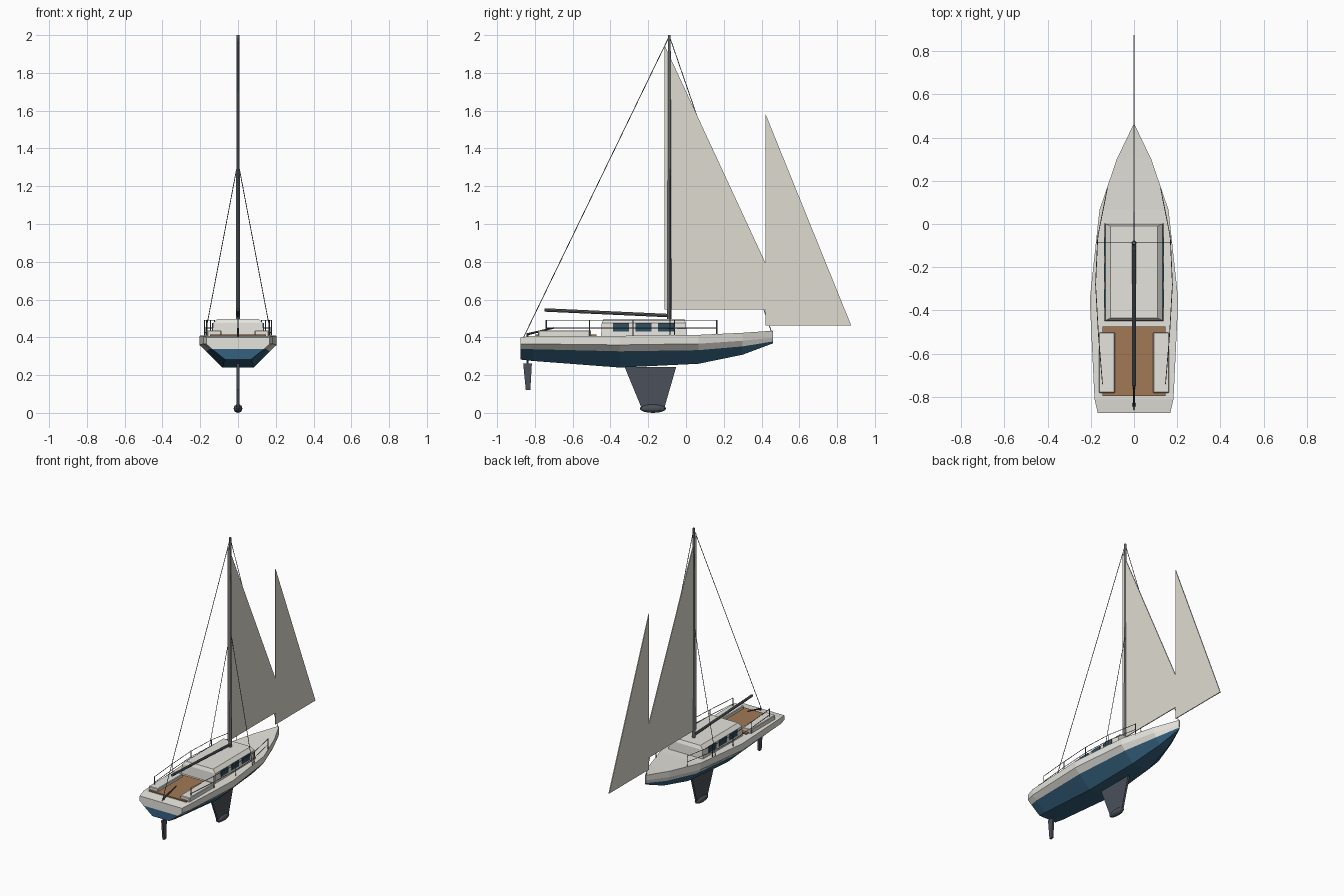
import bpy, bmesh
from mathutils import Vector

if "Cube" in bpy.data.objects:
    bpy.data.objects.remove(bpy.data.objects["Cube"])


def mat(name, rgb):
    m = bpy.data.materials.new(name)
    m.diffuse_color = (*rgb, 1)
    m.use_nodes = True
    m.node_tree.nodes["Principled BSDF"].inputs["Base Color"].default_value = m.diffuse_color
    return m


WHITE = mat("white_paint", (0.78, 0.77, 0.72))
BLUE = mat("blue_paint", (0.035, 0.12, 0.21))
DARK = mat("dark_metal", (0.07, 0.08, 0.10))
ALLOY = mat("grey_alloy", (0.13, 0.14, 0.15))
CLOTH = mat("sail_cloth", (0.74, 0.71, 0.63))
TEAK = mat("teak", (0.36, 0.19, 0.09))
GLASS = mat("window_glass", (0.03, 0.08, 0.12))


def finish(name, bm, *mats):
    bmesh.ops.recalc_face_normals(bm, faces=bm.faces)
    me = bpy.data.meshes.new(name)
    bm.to_mesh(me)
    bm.free()
    for m in mats:
        me.materials.append(m)
    ob = bpy.data.objects.new(name, me)
    bpy.context.collection.objects.link(ob)
    return ob


def box(name, lo, hi, m, bevel=0):
    bm = bmesh.new()
    bmesh.ops.create_cube(bm, size=1)
    for v in bm.verts:
        v.co = Vector((lo[i] if v.co[i] < 0 else hi[i]) for i in range(3))
    ob = finish(name, bm, m)
    if bevel:
        b = ob.modifiers.new("bevel", 'BEVEL')
        b.width, b.segments = bevel, 1
    return ob


def plate(name, yz, half, m):
    """Side profile in y,z given a thickness in x."""
    bm = bmesh.new()
    a, b = [[bm.verts.new((x, y, z)) for y, z in yz] for x in (-half, half)]
    bm.faces.new(a)
    bm.faces.new(b)
    for i in range(len(yz)):
        j = (i + 1) % len(yz)
        bm.faces.new((a[i], a[j], b[j], b[i]))
    return finish(name, bm, m)


def rod(name, p, q, r, m, r2=None, sides=8):
    p, q = Vector(p), Vector(q)
    bm = bmesh.new()
    bmesh.ops.create_cone(bm, cap_ends=True, segments=sides, radius1=r,
                          radius2=r if r2 is None else r2, depth=(q - p).length)
    rot = (q - p).to_track_quat('Z', 'Y')
    for v in bm.verts:
        v.co = rot @ v.co + (p + q) / 2
    return finish(name, bm, m)


# Hull: y, half beam, then heights of deck, knuckle, waterline, bottom
stations = [
    (-0.875, 0.168, 0.400, 0.365, 0.338, 0.282),
    (-0.81, 0.183, 0.408, 0.365, 0.337, 0.275),
    (-0.35, 0.205, 0.408, 0.360, 0.326, 0.240),
    (0.065, 0.160, 0.413, 0.366, 0.332, 0.260),
    (0.30, 0.080, 0.424, 0.382, 0.352, 0.308),
    (0.46, 0.003, 0.435, 0.398, 0.378, 0.368),
]
bm = bmesh.new()
rings = []
for y, w, *zs in stations:
    rings.append([[bm.verts.new((s * w * k, y, z)) for k, z in zip((1, 1, 0.82, 0.4), zs)]
                  for s in (-1, 1)])
for a, b in zip(rings, rings[1:]):
    for s in (0, 1):
        for k in range(3):
            f = bm.faces.new((a[s][k], a[s][k + 1], b[s][k + 1], b[s][k]))
            f.material_index = int(k == 2)
    for k in (0, 3):
        f = bm.faces.new((a[0][k], a[1][k], b[1][k], b[0][k]))
        f.material_index = int(k == 3)
for r in (rings[0], rings[-1]):
    for k in range(3):
        f = bm.faces.new((r[0][k], r[0][k + 1], r[1][k + 1], r[1][k]))
        f.material_index = int(k == 2)
finish("hull", bm, WHITE, BLUE)

# Cabin with chamfered roof edges, and its windows
bm = bmesh.new()
profile = [(0.137, 0.40, 0), (0.132, 0.475, 0.004), (0.108, 0.498, 0.014)]
layers = []
for x, z, e in profile:
    layers.append([bm.verts.new(c) for c in ((-x, -0.45 + e, z), (x, -0.45 + e, z),
                                             (x, 0.004 - e, z), (-x, 0.004 - e, z))])
for a, b in zip(layers, layers[1:]):
    for i in range(4):
        j = (i + 1) % 4
        bm.faces.new((a[i], a[j], b[j], b[i]))
bm.faces.new(layers[0])
bm.faces.new(layers[-1])
finish("cabin", bm, WHITE)
for s in (-1, 1):
    for i, y in enumerate((-0.345, -0.225, -0.105)):
        x = sorted((s * 0.125, s * 0.138))
        box(f"window_{i}", (x[0], y - 0.042, 0.432), (x[1], y + 0.042, 0.475), GLASS)

# Cockpit sole and benches
box("cockpit_floor", (-0.147, -0.797, 0.40), (0.147, -0.475, 0.416), TEAK)
for s in (-1, 1):
    x = sorted((s * 0.088, s * 0.163))
    box("bench", (x[0], -0.783, 0.40), (x[1], -0.502, 0.437), WHITE, 0.004)
rod("tiller", (0, -0.845, 0.415), (0, -0.70, 0.45), 0.006, DARK, 0.004)

# Keel, bulb and rudder
plate("keel", [(-0.325, 0.243), (-0.052, 0.243), (-0.115, 0.025), (-0.235, 0.025)], 0.007, DARK)
bm = bmesh.new()
bmesh.ops.create_uvsphere(bm, u_segments=12, v_segments=8, radius=1)
for v in bm.verts:
    v.co = (v.co.x * 0.023, v.co.y * 0.07 - 0.175, v.co.z * 0.023 + 0.023)
finish("keel_bulb", bm, DARK)
plate("rudder", [(-0.862, 0.262), (-0.816, 0.262), (-0.824, 0.12), (-0.848, 0.12)], 0.007, DARK)
rod("rudder_stock", (0, -0.84, 0.24), (0, -0.84, 0.415), 0.005, DARK)

# Mast and boom
rod("mast", (0, -0.088, 0.41), (0, -0.088, 2.0), 0.012, ALLOY, 0.007, 12)
rod("boom", (0, -0.088, 0.515), (0, -0.75, 0.545), 0.009, ALLOY)

# Sails
plate("mainsail", [(-0.115, 1.95), (-0.115, 0.547), (0.535, 0.547)], 0.003, CLOTH)
plate("jib", [(0.422, 1.58), (0.422, 0.462), (0.875, 0.462)], 0.003, CLOTH)

# Standing rigging
rod("forestay", (0, -0.088, 1.995), (0, 0.452, 0.43), 0.002, DARK, sides=6)
rod("backstay", (0, -0.088, 1.995), (0, -0.86, 0.40), 0.002, DARK, sides=6)
for s in (-1, 1):
    rod("shroud", (0, -0.085, 1.33), (s * 0.175, -0.085, 0.41), 0.002, DARK, sides=6)

# Guard rails: stanchions with two lines each side
posts = [(0.146, -0.74), (0.165, -0.51), (0.178, -0.28), (0.168, -0.06), (0.124, 0.163)]
for s in (-1, 1):
    for x, y in posts:
        rod("stanchion", (s * x, y, 0.405), (s * x, y, 0.493), 0.003, ALLOY, sides=6)
    for z in (0.45, 0.491):
        for (x1, y1), (x2, y2) in zip(posts, posts[1:]):
            rod("guard_line", (s * x1, y1, z), (s * x2, y2, z), 0.002, ALLOY, sides=6)
